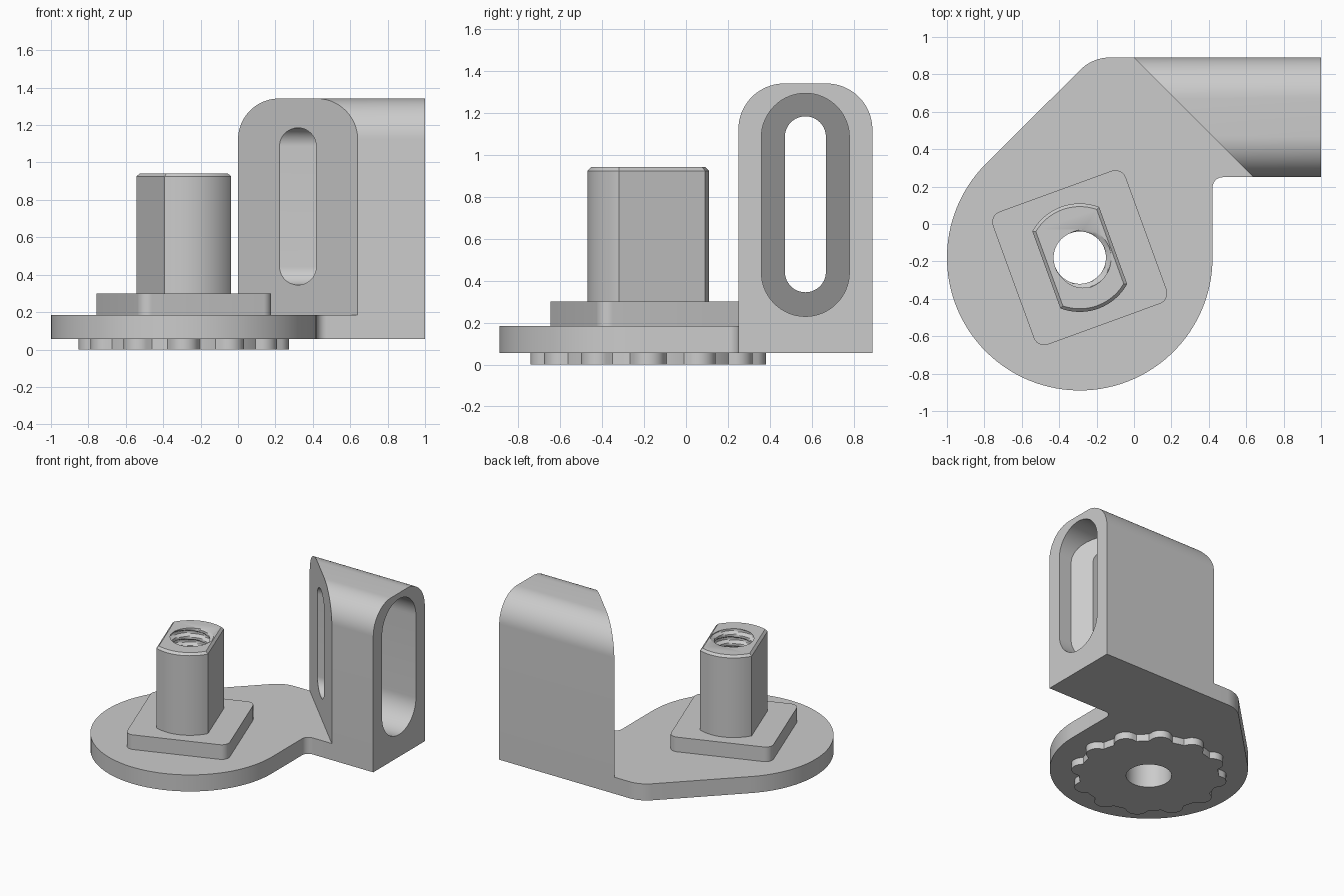
import bpy, bmesh
from math import sin, cos, asin, sqrt, pi, radians, degrees

cube = bpy.data.objects.get("Cube")
if cube:
    bpy.data.objects.remove(cube, do_unlink=True)

metal = bpy.data.materials.new("light grey metal")
metal.use_nodes = True
metal.diffuse_color = (0.6, 0.6, 0.6, 1)
metal.node_tree.nodes["Principled BSDF"].inputs["Base Color"].default_value = (0.6, 0.6, 0.6, 1)

CX, CY = -0.29, -0.18          # axis of the stud
TURN = radians(20)             # twist of the pad and stud
BACK, FRONT = 0.89, 0.25       # back and front of the upright block


def arc(cx, cy, r, a0, a1, n):
    """Points on an arc, angles in degrees."""
    angles = [radians(a0 + (a1 - a0) * i / n) for i in range(n + 1)]
    return [(cx + r * cos(a), cy + r * sin(a)) for a in angles]


def circle(r, n=64):
    return arc(CX, CY, r, 0, 360, n)[:-1]


def turned(points):
    """Turn local points and move them to the stud axis."""
    c, s = cos(TURN), sin(TURN)
    return [(CX + x * c - y * s, CY + x * s + y * c) for x, y in points]


def loft(name, loops):
    """Skin a stack of equal loops and cap both ends."""
    bm = bmesh.new()
    rings = [[bm.verts.new(p) for p in loop] for loop in loops]
    n = len(rings[0])
    for low, high in zip(rings, rings[1:]):
        for i in range(n):
            j = (i + 1) % n
            bm.faces.new((low[i], low[j], high[j], high[i]))
    bm.faces.new(rings[0][::-1])
    bm.faces.new(rings[-1])
    bmesh.ops.recalc_face_normals(bm, faces=bm.faces)
    mesh = bpy.data.meshes.new(name)
    bm.to_mesh(mesh)
    bm.free()
    mesh.materials.append(metal)
    obj = bpy.data.objects.new(name, mesh)
    bpy.context.collection.objects.link(obj)
    return obj


def at(points, z):
    return [(x, y, z) for x, y in points]


def prism(name, points, z0, z1):
    return loft(name, [at(points, z0), at(points, z1)])


def mitred(name, profile, offset, x1):
    """Run a (y, z) profile along x, from the diagonal plane to x1."""
    return loft(name, [[(BACK - y + offset, y, z) for y, z in profile],
                       [(x1, y, z) for y, z in profile]])


def cut(obj, cutter):
    bpy.context.view_layer.objects.active = obj
    mod = obj.modifiers.new("cut", "BOOLEAN")
    mod.operation = "DIFFERENCE"
    mod.solver = "EXACT"
    mod.object = cutter
    bpy.ops.object.modifier_apply(modifier=mod.name)


# Base plate: disc, slanted shoulder and mitre under the block
outline = (arc(CX, CY, 0.71, 135, 360, 72)
           + arc(0.475, 0.195, 0.055, 180, 90, 10)
           + [(BACK - FRONT, FRONT), (0, BACK)]
           + arc(-0.13, 0.67, 0.22, 90, 135, 12))
base_plate = prism("base_plate", outline, 0.055, 0.185)

# Scalloped wheel under the plate
LOBES, LOBE_R, LOBE_AT, ROOT = 12, 0.082, 0.48, 0.5
wheel = []
steps = LOBES * 24
for i in range(steps):
    a = 2 * pi * i / steps
    pitch = 2 * pi / LOBES
    off = a - pitch * round(a / pitch)
    gap = LOBE_R ** 2 - (LOBE_AT * sin(off)) ** 2
    r = max(ROOT, LOBE_AT * cos(off) + sqrt(gap)) if gap > 0 else ROOT
    wheel.append((CX + r * cos(a), CY + r * sin(a)))
scalloped_wheel = prism("scalloped_wheel", wheel, 0, 0.055)

# Rounded square pad
pad = []
for k, (sx, sy) in enumerate([(1, 1), (-1, 1), (-1, -1), (1, -1)]):
    pad += arc(sx * 0.318, sy * 0.318, 0.06, 90 * k, 90 * k + 90, 10)
square_pad = prism("square_pad", turned(pad), 0.185, 0.30)


# Stud with two flats and a chamfered top
def stud_outline(r, flat):
    half = degrees(asin(flat / r))
    return turned(arc(0, 0, r, 90 - half, 90 + half, 24)
                  + arc(0, 0, r, 270 - half, 270 + half, 24))


full, small = stud_outline(0.29, 0.19), stud_outline(0.273, 0.173)
threaded_stud = loft("threaded_stud", [at(full, 0.30), at(full, 0.925), at(small, 0.942)])

# Plain bore through the base parts
bore = prism("bore_cutter", circle(0.163), -0.1, 0.4)
for part in (base_plate, scalloped_wheel, square_pad):
    cut(part, bore)

# Helical thread in the stud
PITCH, MINOR, MAJOR = 0.07, 0.14, 0.168


def thread_radius(z, a):
    t = (z / PITCH - a / (2 * pi)) % 1
    rise = min(max(2 - abs(t - 0.5) * 6, 0), 1)
    return MINOR + (MAJOR - MINOR) * rise


rings = []
for k in range(86):
    z = 0.285 + k * PITCH / 8.5
    ring = []
    for i in range(48):
        a = 2 * pi * i / 48
        r = thread_radius(z, a)
        ring.append((CX + r * cos(a), CY + r * sin(a), z))
    rings.append(ring)
thread = loft("thread_cutter", rings)
cut(threaded_stud, thread)

# Upright block with rounded top corners and a mitred inner face
profile = ([(FRONT, 0.055), (BACK, 0.055)]
           + arc(0.67, 1.122, 0.22, 0, 90, 20)
           + arc(0.47, 1.122, 0.22, 90, 180, 20))
upright_block = mitred("upright_block", profile, 0, 1)


# Slot with a wider pocket that stops short of the mitred wall
def slot(r, z0, z1):
    return (arc(0.57, z1 - r, r, 0, 180, 32) + arc(0.57, z0 + r, r, 180, 360, 32))


pocket = mitred("pocket_cutter", slot(0.21, 0.23, 1.295), 0.36, 1.2)
through = mitred("slot_cutter", slot(0.098, 0.345, 1.185), -0.2, 1.2)
cut(upright_block, pocket)
cut(upright_block, through)

for helper in (bore, thread, pocket, through):
    bpy.data.objects.remove(helper, do_unlink=True)

# Smooth curved faces, keep edges crisp
bpy.ops.object.select_all(action="DESELECT")
for part in (base_plate, scalloped_wheel, square_pad, threaded_stud, upright_block):
    part.select_set(True)
bpy.context.view_layer.objects.active = base_plate
bpy.ops.object.shade_smooth_by_angle(angle=radians(30))
